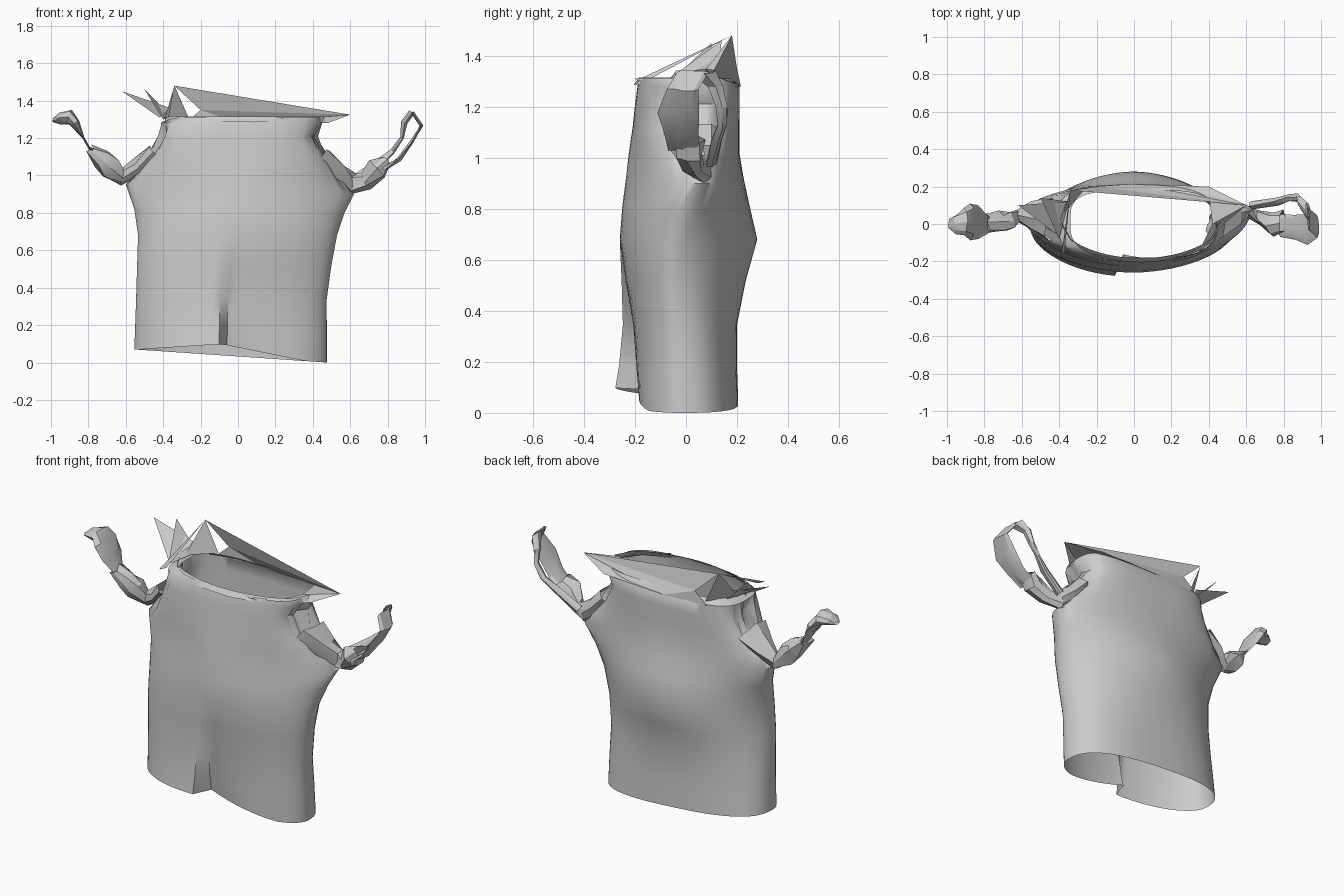
import bpy, math, random
from mathutils import Vector

random.seed(4)


def make(name, verts, faces, smooth=None):
    me = bpy.data.meshes.new(name)
    me.from_pydata([tuple(v) for v in verts], [], faces)
    ob = bpy.data.objects.new(name, me)
    bpy.context.collection.objects.link(ob)
    if smooth:
        bpy.ops.object.select_all(action='DESELECT')
        ob.select_set(True)
        bpy.context.view_layer.objects.active = ob
        bpy.ops.object.shade_smooth_by_angle(angle=math.radians(smooth))
    return ob


def bridge(rings, n):
    return [(r * n + i, r * n + (i + 1) % n, (r + 1) * n + (i + 1) % n, (r + 1) * n + i)
            for r in range(rings - 1) for i in range(n)]


# Body: open cloth tube
# z left, z right, x left, x right, y front, y back, y of sides, front and back roundness, fold depth
levels = [
    (0.07, 0.00, -0.555, 0.475, -0.28, 0.205, -0.02, 1.1, 0.75, 0.12),
    (0.20, 0.17, -0.55, 0.475, -0.265, 0.20, -0.03, 1.1, 0.78, 0.085),
    (0.35, 0.34, -0.545, 0.475, -0.25, 0.20, -0.04, 1.1, 0.85, 0.05),
    (0.52, 0.52, -0.54, 0.50, -0.255, 0.235, -0.05, 1.1, 1.0, 0.02),
    (0.68, 0.68, -0.535, 0.53, -0.26, 0.28, -0.04, 1.1, 1.1, 0),
    (0.82, 0.80, -0.555, 0.57, -0.25, 0.25, 0.01, 1.1, 1.1, 0),
    (0.95, 0.90, -0.60, 0.62, -0.235, 0.225, 0.05, 1.15, 1.1, 0),
    (1.03, 1.00, -0.56, 0.56, -0.225, 0.21, 0.05, 1.0, 0.95, 0),
    (1.12, 1.11, -0.48, 0.49, -0.21, 0.21, 0.03, 0.8, 0.75, 0),
    (1.21, 1.21, -0.435, 0.43, -0.20, 0.21, 0.02, 0.7, 0.65, 0),
    (1.285, 1.28, -0.41, 0.45, -0.19, 0.21, 0.01, 0.68, 0.6, 0),
    (1.31, 1.31, -0.34, 0.44, -0.18, 0.18, 0.01, 0.65, 0.55, 0),
]
N = 64
verts = []
for k, (zl, zr, xl, xr, yf, yb, ys, ef, eb, fold) in enumerate(levels):
    for i in range(N):
        a = 2 * math.pi * (i + 0.5) / N
        c, s = math.cos(a), math.sin(a)
        e = eb if s > 0 else ef
        x = (xl + xr) / 2 + (xr - xl) / 2 * math.copysign(abs(c) ** e, c)
        y = ys + ((yb if s > 0 else yf) - ys) * abs(s) ** e
        z = zl + (zr - zl) * (x - xl) / (xr - xl)
        if s < 0:
            if x > -0.07:
                y += fold * max(0, 1 - (x + 0.07) / (xr + 0.07))
            if k == 0:
                z += 0.06 * max(0, 1 - abs(x + 0.09) / 0.45)
        if k in (7, 8, 9):  # crumpled armholes
            crumple = 0.04 * max(0, abs(c) - 0.75) * 4
            x -= math.copysign(random.uniform(0, 1.3) * crumple, x)
        verts.append((x, y, z))
make("shirt_body", verts, bridge(len(levels), N), 50)


# Sleeves: twisted, crushed tubes; each station is x, y, z, half width in y, half thickness
def sleeve(name, path, n=8, jitter=0.012):
    pts = [Vector(p[:3]) for p in path]
    vs = []
    for k, p in enumerate(path):
        d = pts[min(k + 1, len(pts) - 1)] - pts[max(k - 1, 0)]
        up = Vector((-d.z, 0, d.x)).normalized()
        for i in range(n):
            a = 2 * math.pi * i / n
            j = Vector([random.uniform(-jitter, jitter) for _ in range(3)])
            vs.append(pts[k] + Vector((0, 1, 0)) * math.cos(a) * p[3] + up * math.sin(a) * p[4] + j)
    make(name, vs, bridge(len(path), n), 25)


sleeve("left_sleeve", [
    (-0.44, 0.02, 1.12, 0.12, 0.06), (-0.54, 0.04, 1.04, 0.08, 0.05),
    (-0.62, 0.04, 0.99, 0.035, 0.04), (-0.68, 0.02, 1.04, 0.045, 0.07),
    (-0.73, 0.01, 1.08, 0.055, 0.055), (-0.79, 0.00, 1.14, 0.05, 0.02)])
sleeve("left_cuff", [
    (-0.78, 0.00, 1.13, 0.05, 0.006), (-0.83, 0.01, 1.20, 0.085, 0.006),
    (-0.875, 0.01, 1.28, 0.10, 0.025), (-0.905, 0.01, 1.31, 0.075, 0.04),
    (-0.955, 0.00, 1.305, 0.05, 0.03), (-0.99, 0.00, 1.295, 0.03, 0.012)], jitter=0.006)
sleeve("right_sleeve", [
    (0.45, 0.02, 1.10, 0.12, 0.06), (0.54, 0.05, 1.01, 0.08, 0.06),
    (0.61, 0.07, 0.95, 0.03, 0.05), (0.68, 0.03, 0.97, 0.05, 0.05),
    (0.75, 0.00, 1.03, 0.07, 0.06), (0.80, 0.01, 1.08, 0.06, 0.025)])
sleeve("right_cuff", [
    (0.78, -0.01, 1.03, 0.06, 0.008), (0.86, -0.02, 1.09, 0.07, 0.008),
    (0.93, -0.03, 1.18, 0.08, 0.008), (0.98, -0.01, 1.265, 0.06, 0.01),
    (0.93, 0.03, 1.34, 0.06, 0.008)], jitter=0.006)
sleeve("right_cuff_strap", [
    (0.63, 0.10, 0.98, 0.02, 0.02), (0.76, 0.12, 1.07, 0.025, 0.02),
    (0.83, 0.14, 1.13, 0.02, 0.012), (0.875, 0.14, 1.20, 0.025, 0.008),
    (0.89, 0.12, 1.28, 0.03, 0.015), (0.93, 0.07, 1.34, 0.05, 0.015)], jitter=0.005)

# Collar: stretched flaps and spikes rising from the neck rim
make("back_collar_flap",
     [(-0.34, 0.18, 1.48), (0.60, 0.10, 1.325), (0.40, 0.20, 1.29), (0.0, 0.215, 1.28),
      (-0.2, 0.20, 1.35), (-0.28, 0.20, 1.28)],
     [(0, 1, 4), (4, 1, 3), (3, 1, 2), (4, 3, 5)])
make("right_collar_lip",
     [(0.60, 0.10, 1.325), (0.48, 0.00, 1.28), (0.36, -0.14, 1.285), (0.20, -0.20, 1.31),
      (0.36, -0.12, 1.31), (0.42, 0.0, 1.31), (0.40, 0.15, 1.31)],
     [(0, 5, 1), (1, 5, 4, 2), (2, 4, 3), (0, 6, 5)])
make("left_collar_spikes",
     [(-0.34, 0.18, 1.48), (-0.38, 0.05, 1.31), (-0.26, 0.19, 1.30),
      (-0.50, 0.14, 1.46), (-0.40, -0.08, 1.30), (-0.35, 0.12, 1.31),
      (-0.62, 0.10, 1.45), (-0.42, -0.05, 1.31), (-0.36, 0.12, 1.36), (-0.39, -0.18, 1.31), (-0.37, -0.14, 1.31)],
     [(0, 1, 2), (3, 4, 5), (6, 7, 8), (0, 9, 10)])
# Folded band around the front of the neck
band = []
for i in range(17):
    t = i / 16
    x = -0.39 + 0.85 * t
    y = -0.195 * math.sin(math.pi * t) ** 0.45
    band += [(x, y - 0.01, 1.285 + random.uniform(-0.004, 0.004)), (x, y + 0.012, 1.315)]
make("front_collar_band", band, [(2 * i, 2 * i + 2, 2 * i + 3, 2 * i + 1) for i in range(16)], 40)
